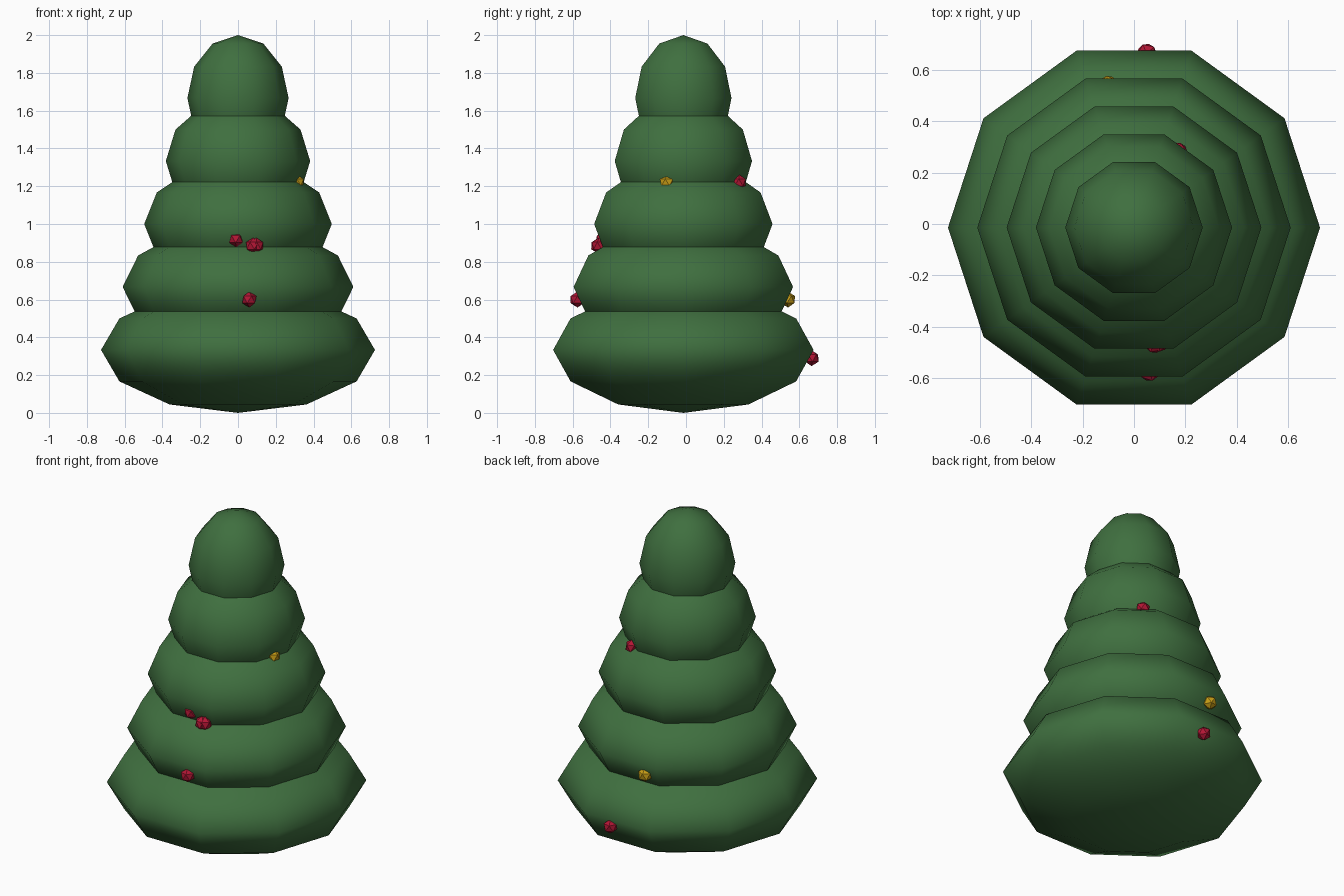
import bpy
import math

if "Cube" in bpy.data.objects:
    bpy.data.objects.remove(bpy.data.objects["Cube"], do_unlink=True)


def material(name, rgb):
    mat = bpy.data.materials.new(name)
    mat.use_nodes = True
    mat.diffuse_color = (*rgb, 1)
    mat.node_tree.nodes["Principled BSDF"].inputs["Base Color"].default_value = (*rgb, 1)
    return mat


def finish(name, mat):
    obj = bpy.context.object
    obj.name = name
    obj.data.materials.append(mat)
    return obj


green = material("fir green", (0.05, 0.16, 0.05))
red = material("bauble red", (0.45, 0.008, 0.035))
gold = material("bauble gold", (0.58, 0.34, 0.008))

# Five overlapping ten-sided foliage tiers, shrinking upward
TIERS = 5
STEP = 1 / 3
for i in range(TIERS):
    radius = 0.725 - 0.1143 * i
    bpy.ops.mesh.primitive_uv_sphere_add(
        segments=10, ring_count=6, radius=1,
        location=(0, -0.014, STEP * (i + 1)), rotation=(0, 0, math.pi / 2))
    tier = finish(f"foliage_tier_{i + 1}", green)
    tier.scale = (radius, radius, STEP)
    bpy.ops.object.shade_smooth()

# Small faceted baubles, some sunk almost fully into the foliage
baubles = [
    (red, 0.06, -0.575, 0.60),
    (red, 0.08, -0.465, 0.885),
    (red, 0.097, -0.46, 0.885),
    (red, -0.01, -0.44, 0.92),
    (red, 0.05, 0.665, 0.29),
    (red, 0.17, 0.28, 1.22),
    (gold, -0.10, 0.54, 0.60),
    (gold, 0.31, -0.10, 1.22),
]
for n, (mat, x, y, z) in enumerate(baubles):
    bpy.ops.mesh.primitive_ico_sphere_add(
        subdivisions=1, radius=0.042, location=(x, y, z), rotation=(0, 0, 0.5 * n))
    finish(f"bauble_{n + 1}", mat)
